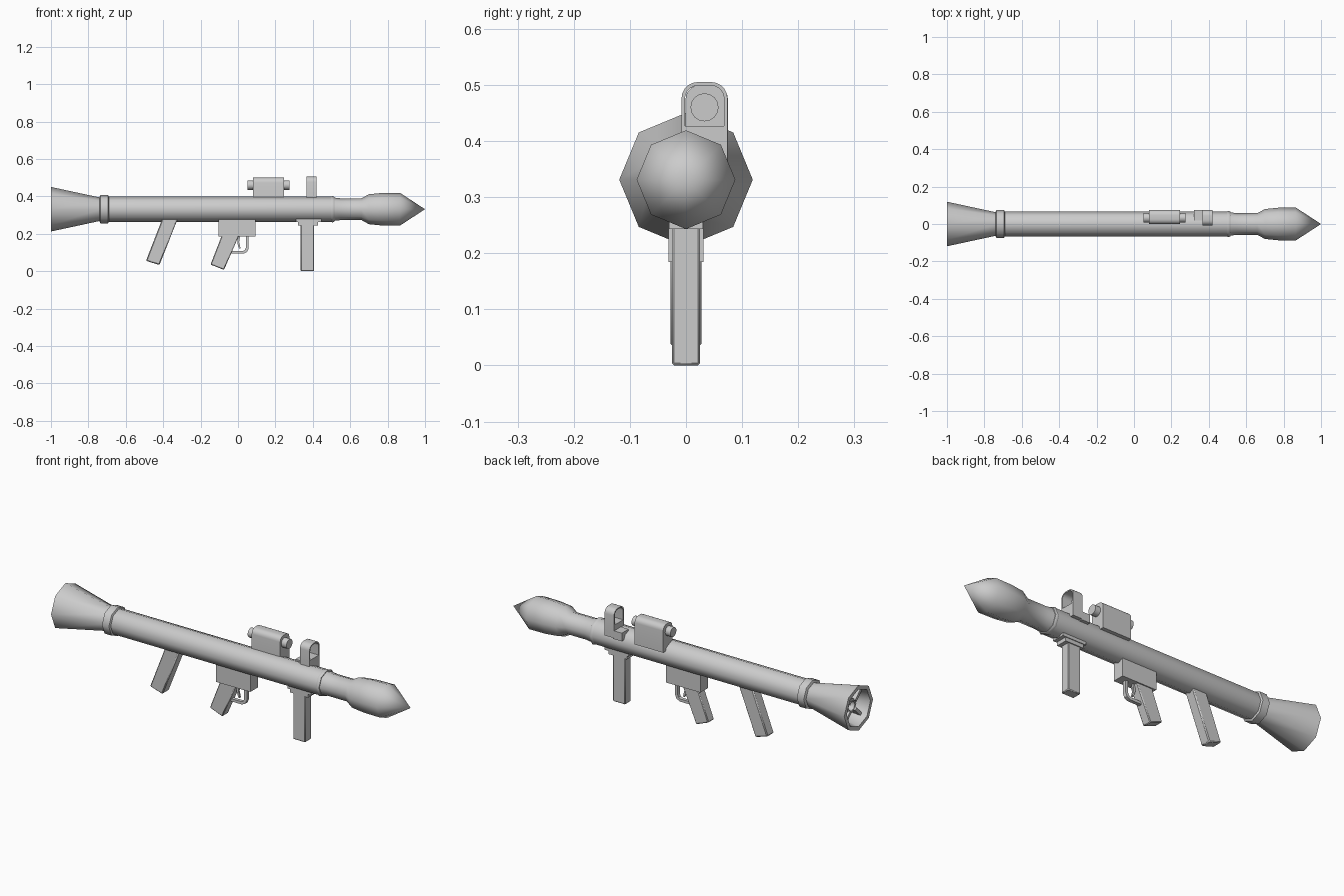
import bpy, bmesh, math
from math import cos, sin, pi

if "Cube" in bpy.data.objects:
    bpy.data.objects.remove(bpy.data.objects["Cube"])

AXIS_Z = 0.331


def finish(name, bm, smooth=30):
    bmesh.ops.recalc_face_normals(bm, faces=bm.faces[:])
    me = bpy.data.meshes.new(name)
    bm.to_mesh(me)
    bm.free()
    ob = bpy.data.objects.new(name, me)
    bpy.context.collection.objects.link(ob)
    bpy.ops.object.select_all(action='DESELECT')
    ob.select_set(True)
    bpy.context.view_layer.objects.active = ob
    bpy.ops.object.shade_smooth_by_angle(angle=math.radians(smooth))
    return ob


def lathe(name, profile, segs=8, y=0.0, z=AXIS_Z, closed=False, smooth=50):
    """Spin (x, radius) points round an axis parallel to x."""
    bm = bmesh.new()
    rings = []
    for x, r in profile:
        if r == 0:
            rings.append([bm.verts.new((x, y, z))] * segs)
        else:
            rings.append([bm.verts.new((x, y + r * cos(2 * pi * k / segs),
                                        z + r * sin(2 * pi * k / segs))) for k in range(segs)])
    pairs = list(zip(rings, rings[1:]))
    if closed:
        pairs.append((rings[-1], rings[0]))
    for a, b in pairs:
        for k in range(segs):
            n = (k + 1) % segs
            quad = list(dict.fromkeys((a[k], a[n], b[n], b[k])))
            bm.faces.new(quad)
    if not closed:
        for ring in (rings[0], rings[-1]):
            if ring[0] is not ring[1]:
                bm.faces.new(ring)
    return finish(name, bm, smooth)


def prism(name, outline, lo, hi, axis='Y', bevel=0.0):
    """Extrude an (x, z) outline along y, or a (y, z) outline along x."""
    bm = bmesh.new()
    put = (lambda p, d: (p[0], d, p[1])) if axis == 'Y' else (lambda p, d: (d, p[0], p[1]))
    a = [bm.verts.new(put(p, lo)) for p in outline]
    b = [bm.verts.new(put(p, hi)) for p in outline]
    bm.faces.new(a)
    bm.faces.new(b[::-1])
    for i in range(len(a)):
        j = (i + 1) % len(a)
        bm.faces.new((a[i], a[j], b[j], b[i]))
    ob = finish(name, bm)
    if bevel:
        m = ob.modifiers.new("edge", 'BEVEL')
        m.width, m.segments = bevel, 1
    return ob


def box(name, x0, x1, y0, y1, z0, z1, bevel=0.0):
    return prism(name, [(x0, z0), (x1, z0), (x1, z1), (x0, z1)], y0, y1, bevel=bevel)


def arch(y0, y1, z0, z1, r, n=5):
    """Open outline with rounded top corners, running from y0 side to y1 side."""
    pts = [(y0, z0)]
    for cy, start in ((y0 + r, pi), (y1 - r, pi / 2)):
        pts += [(cy + r * cos(start - i * pi / 2 / n), z1 - r + r * sin(start - i * pi / 2 / n))
                for i in range(n + 1)]
    return pts + [(y1, z0)]


# Launch tube, collars and hollow exhaust bell
lathe("launch_tube", [(-0.76, 0.06), (-0.72, 0.067), (0.505, 0.067)])
lathe("rear_collar", [(-0.74, 0.066), (-0.735, 0.076), (-0.695, 0.076), (-0.69, 0.066)])
lathe("muzzle_ring", [(0.495, 0.066), (0.505, 0.071), (0.515, 0.066)])
lathe("exhaust_bell", [(-0.735, 0.062), (-1.0, 0.119), (-1.0, 0.098), (-0.75, 0.05)], closed=True)
lathe("exhaust_hub", [(-0.75, 0.045), (-0.96, 0.038), (-0.96, 0.026), (-0.86, 0.022)])
for i in range(4):
    fin = prism(f"exhaust_fin_{i}", [(-0.75, 0.02), (-0.97, 0.03), (-0.97, 0.097), (-0.75, 0.052)],
                -0.008, 0.008)
    fin.rotation_euler.x = i * pi / 2 + pi / 4
    fin.location.z = AXIS_Z

# Rocket warhead
lathe("warhead", [(0.50, 0.064), (0.55, 0.058), (0.66, 0.058), (0.70, 0.08),
                  (0.77, 0.087), (0.865, 0.088), (1.0, 0)], smooth=60)

# Rear hand grip
prism("rear_grip", [(-0.403, 0.285), (-0.32, 0.285), (-0.42, 0.033), (-0.492, 0.055)],
      -0.028, 0.028, bevel=0.005)

# Trigger housing, pistol grip, guard and trigger
box("trigger_housing", -0.105, 0.093, -0.031, 0.031, 0.184, 0.29)
prism("pistol_grip", [(-0.087, 0.19), (0.005, 0.19), (-0.075, 0.007), (-0.147, 0.035)],
      -0.025, 0.025, bevel=0.004)
prism("trigger_guard", [(0.057, 0.19), (0.057, 0.122), (0.049, 0.103), (0.03, 0.093), (-0.045, 0.093),
                        (-0.045, 0.107), (0.026, 0.107), (0.037, 0.113), (0.042, 0.125), (0.042, 0.19)],
      -0.009, 0.009)
prism("trigger", [(-0.004, 0.19), (0.012, 0.19), (0.006, 0.155), (0.014, 0.122), (0.006, 0.12),
                  (-0.004, 0.15)], -0.005, 0.005)

# Forward grip hanging from a stepped mount
box("front_mount_upper", 0.31, 0.447, -0.034, 0.034, 0.262, 0.29)
box("front_mount_lower", 0.322, 0.427, -0.03, 0.03, 0.243, 0.265)
box("front_grip", 0.335, 0.407, -0.025, 0.025, 0.0, 0.25, bevel=0.004)

# Optical sight with a lens barrel at each end
prism("scope_body", arch(-0.001, 0.075, 0.36, 0.5, 0.027), 0.08, 0.245, 'X')
lathe("scope_barrel", [(0.05, 0.025), (0.275, 0.025)], segs=16, y=0.033, z=0.46)

# Arched front sight on its side mount
outer = arch(-0.008, 0.074, 0.38, 0.505, 0.029)
inner = arch(-0.002, 0.068, 0.38, 0.499, 0.024)
prism("sight_hood", outer + inner[::-1], 0.365, 0.42, 'X')
prism("sight_base", [(-0.008, 0.38), (0.03, 0.36), (0.074, 0.36), (0.074, 0.427), (-0.008, 0.427)],
      0.365, 0.42, 'X')
box("sight_bracket", 0.32, 0.37, 0.018, 0.074, 0.355, 0.398)
